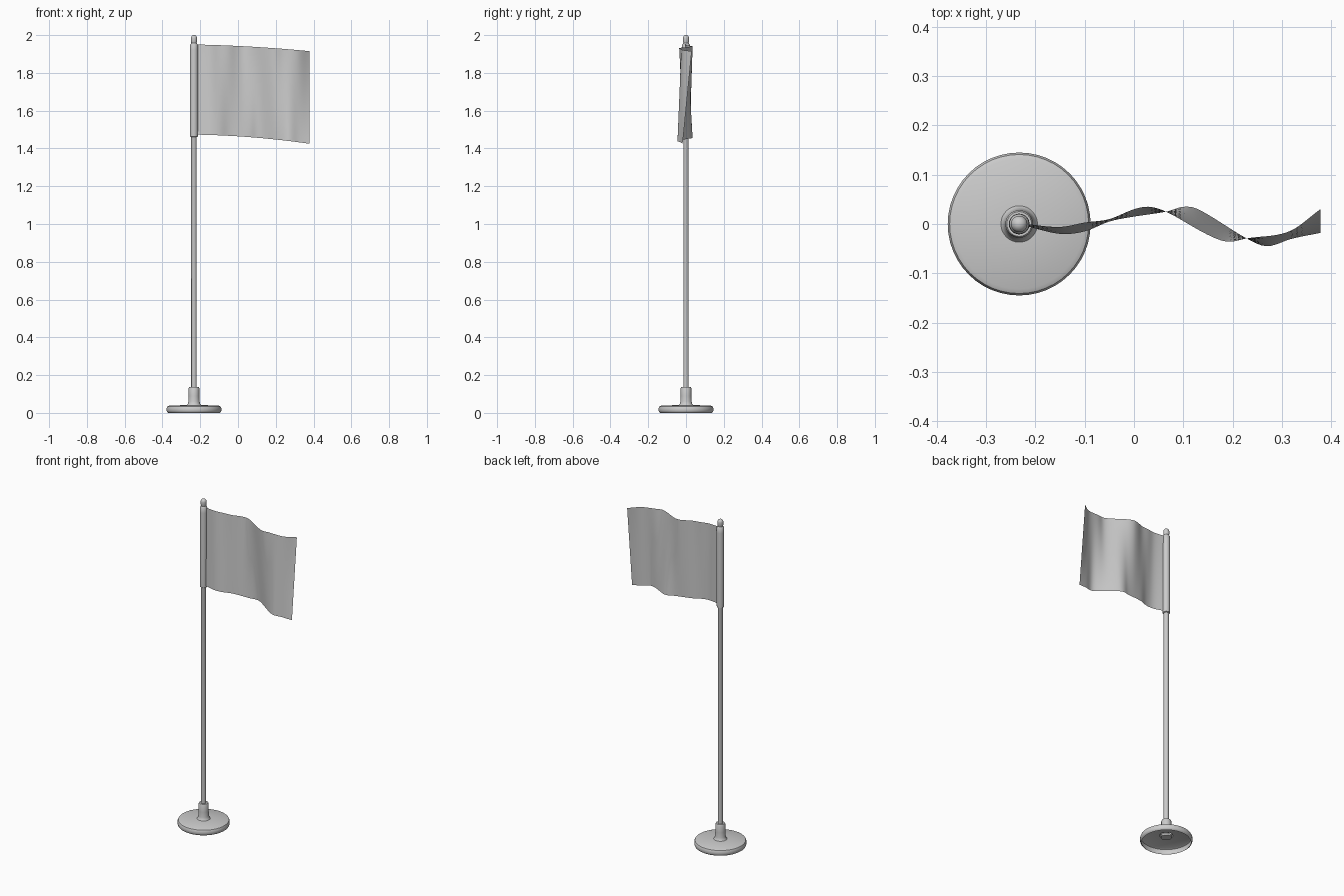
import bpy, bmesh, math

cube = bpy.data.objects.get("Cube")
if cube:
    bpy.data.objects.remove(cube, do_unlink=True)

POLE_X = -0.233

grey = bpy.data.materials.new("plain grey")
grey.use_nodes = True
grey.diffuse_color = (0.6, 0.6, 0.6, 1)
grey.node_tree.nodes["Principled BSDF"].inputs["Base Color"].default_value = (0.6, 0.6, 0.6, 1)


def finish(name, bm, angle=40):
    mesh = bpy.data.meshes.new(name)
    bm.to_mesh(mesh)
    bm.free()
    mesh.materials.append(grey)
    ob = bpy.data.objects.new(name, mesh)
    bpy.context.collection.objects.link(ob)
    bpy.ops.object.select_all(action='DESELECT')
    ob.select_set(True)
    bpy.context.view_layer.objects.active = ob
    bpy.ops.object.shade_smooth_by_angle(angle=math.radians(angle))
    return ob


def lathe(name, profile, sides=32):
    """Spin a (radius, height) profile around the pole axis."""
    bm = bmesh.new()
    rings = []
    for r, z in profile:
        if r == 0:
            rings.append([bm.verts.new((POLE_X, 0, z))] * sides)
        else:
            turn = [2 * math.pi * i / sides for i in range(sides)]
            rings.append([bm.verts.new((POLE_X + r * math.cos(a), r * math.sin(a), z)) for a in turn])
    for low, high in zip(rings, rings[1:]):
        for i in range(sides):
            j = (i + 1) % sides
            corners = dict.fromkeys((low[i], low[j], high[j], high[i]))
            bm.faces.new(list(corners))
    return finish(name, bm)


def smooth_at(points, x):
    """Cubic interpolation of y through (x, y) points."""
    last = len(points) - 1
    k = 0
    while k < last - 1 and x > points[k + 1][0]:
        k += 1

    def slope(i):
        a, b = points[max(i - 1, 0)], points[min(i + 1, last)]
        return (b[1] - a[1]) / (b[0] - a[0])

    (x0, y0), (x1, y1) = points[k], points[k + 1]
    w = x1 - x0
    t = (x - x0) / w
    s = 1 - t
    return (y0 * (1 + 2 * t) * s * s + slope(k) * w * t * s * s
            + y1 * t * t * (3 - 2 * t) - slope(k + 1) * w * t * t * s)


# Hollow foot with rounded rim and flared socket
lathe("base", [(0.136, 0), (0.142, 0.004), (0.145, 0.012), (0.145, 0.025),
               (0.141, 0.034), (0.132, 0.038), (0.037, 0.042), (0.033, 0.047),
               (0.030, 0.06), (0.028, 0.09), (0.028, 0.132), (0.025, 0.138),
               (0.014, 0.138)], 48)
lathe("socket_plug", [(0, 0.03), (0.03, 0.03), (0.03, 0.042)])

# Pole with rounded tip
tip = [(0.0165 * math.cos(a), 1.9835 + 0.0165 * math.sin(a))
       for a in (math.radians(d) for d in range(0, 90, 15))]
lathe("pole", [(0, 0.035), (0.0145, 0.035), (0.0145, 1.96), (0.0165, 1.965)] + tip + [(0, 2.0)])

# Flag sleeve around the pole
lathe("flag_sleeve", [(0.0145, 1.46), (0.02, 1.463), (0.021, 1.5), (0.021, 1.92),
                      (0.02, 1.95), (0.0145, 1.958)])

# Waving cloth, lofted between its top and bottom edges
top_edge = [(-0.22, 0), (-0.15, -0.006), (-0.1, 0.003), (-0.05, 0.01), (0, 0.03),
            (0.03, 0.035), (0.065, 0.025), (0.15, -0.022), (0.19, -0.036),
            (0.23, -0.029), (0.315, -0.015), (0.378, 0.03)]
bottom_edge = [(-0.22, -0.004), (-0.15, -0.02), (-0.1, -0.015), (-0.05, 0.005), (0, 0.015),
               (0.065, 0.025), (0.1, 0.035), (0.13, 0.03), (0.23, -0.03),
               (0.27, -0.045), (0.32, -0.03), (0.378, -0.018)]
COLS, ROWS = 60, 16
bm = bmesh.new()
grid = []
for c in range(COLS + 1):
    u = c / COLS
    x = -0.22 + 0.598 * u
    y_top, y_low = smooth_at(top_edge, x), smooth_at(bottom_edge, x)
    z_top = 1.95 - 0.012 * u - 0.023 * u * u
    z_low = 1.473 - 0.01 * u - 0.038 * u * u
    grid.append([bm.verts.new((x, y_low + (y_top - y_low) * r / ROWS, z_low + (z_top - z_low) * r / ROWS))
                 for r in range(ROWS + 1)])
for a, b in zip(grid, grid[1:]):
    for r in range(ROWS):
        bm.faces.new((a[r], b[r], b[r + 1], a[r + 1]))
finish("flag_cloth", bm, 80)
